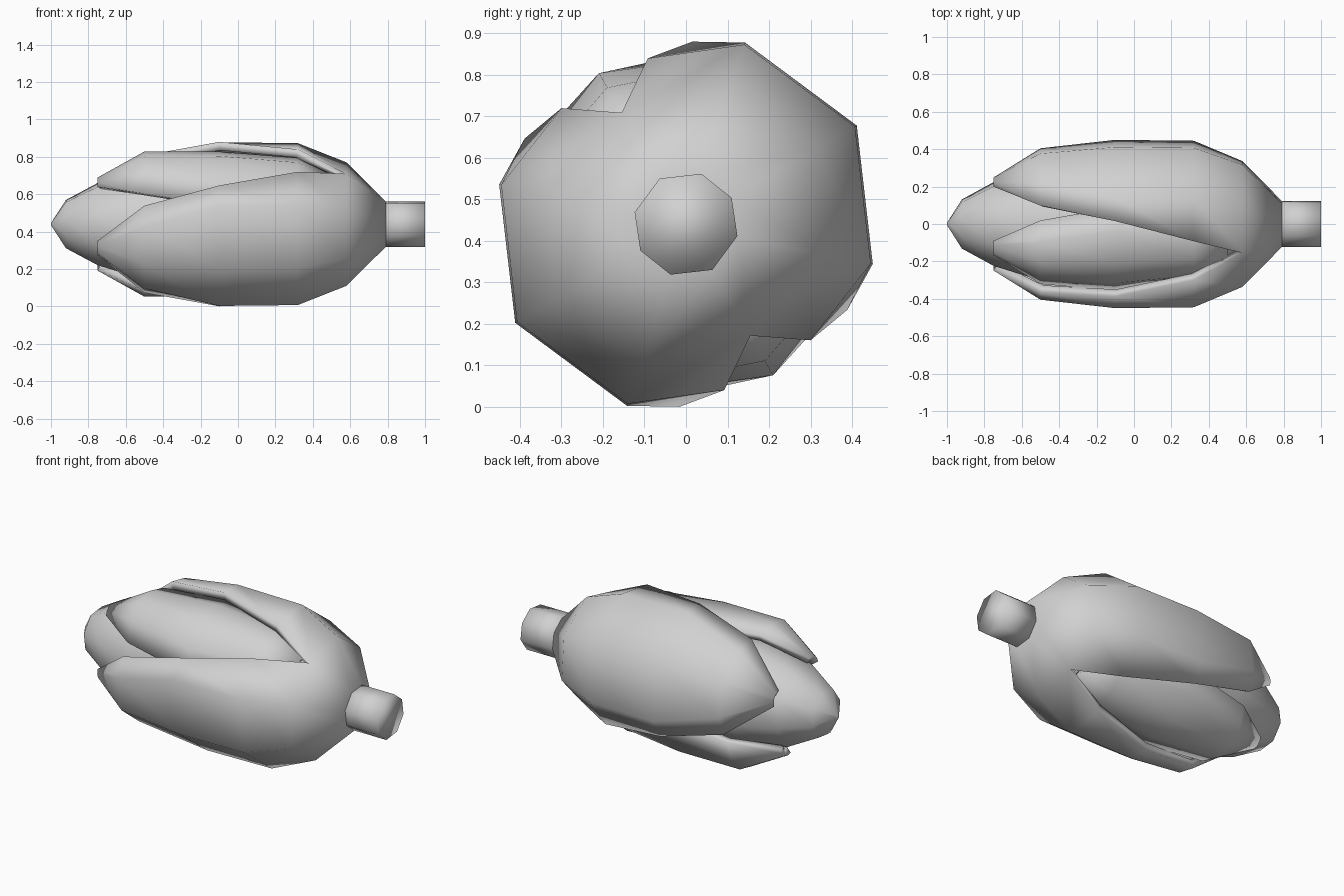
import bpy
import bmesh
from math import cos, sin, radians

cube = bpy.data.objects.get("Cube")
if cube:
    bpy.data.objects.remove(cube, do_unlink=True)

grey = bpy.data.materials.new("pale_grey")
grey.use_nodes = True
grey.diffuse_color = (0.64, 0.64, 0.64, 1)
grey.node_tree.nodes["Principled BSDF"].inputs["Base Color"].default_value = grey.diffuse_color

CENTRE_Z = 0.44
RIDGE = 30  # direction of the first outer petal around the bud's axis


def point(x, radius, angle):
    a = radians(angle)
    return (x, radius * cos(a), CENTRE_Z + radius * sin(a))


def finish(name, bm):
    bmesh.ops.remove_doubles(bm, verts=bm.verts, dist=0.001)
    bmesh.ops.recalc_face_normals(bm, faces=bm.faces)
    mesh = bpy.data.meshes.new(name)
    bm.to_mesh(mesh)
    bm.free()
    mesh.materials.append(grey)
    mesh.shade_smooth()
    obj = bpy.data.objects.new(name, mesh)
    bpy.context.collection.objects.link(obj)
    return obj


def skin(bm, rows, closed=False):
    """Bridge rows of points into a sheet or tube."""
    grid = [[bm.verts.new(p) for p in row] for row in rows]
    n = len(grid[0])
    for a, b in zip(grid, grid[1:]):
        for i in range(n if closed else n - 1):
            j = (i + 1) % n
            bm.faces.new((a[i], b[i], b[j], a[j]))
    return grid


def petals(name, profile, centre, thickness):
    """Opposite pair of ridged petals, from (x, ridge r, corner angle, r, edge angle, r)."""
    bm = bmesh.new()
    for turn in (centre, centre + 180):
        rows = []
        for x, ridge, ca, cr, ea, er in profile:
            section = [(-ea, er), (-ca, cr), (0, ridge), (ca, cr), (ea, er)]
            rows.append([point(x, r, turn + a) for a, r in section])
        skin(bm, rows)
    obj = finish(name, bm)
    solid = obj.modifiers.new("thickness", "SOLIDIFY")
    solid.thickness = thickness
    solid.offset = -1
    return obj


def tube(name, profile):
    """Closed eight-sided solid along the axis, from (x, radius)."""
    bm = bmesh.new()
    angles = [RIDGE + half + a for half in (0, 180) for a in (-43, 0, 43, 90)]
    grid = skin(bm, [[point(x, r, a) for a in angles] for x, r in profile], True)
    bm.faces.new(grid[0])
    bm.faces.new(grid[-1])
    return finish(name, bm)


# Outer petals, joined at the base and parting towards the tip
petals("outer_petals", [
    (-0.75, 0.28, 5, 0.275, 10, 0.26),
    (-0.50, 0.435, 28, 0.405, 45, 0.38),
    (-0.10, 0.475, 42, 0.46, 58, 0.44),
    (0.32, 0.47, 42, 0.455, 73, 0.41),
    (0.58, 0.365, 43, 0.345, 90, 0.31),
    (0.79, 0.127, 43, 0.127, 90, 0.127),
], RIDGE, 0.045)

# Inner petals, showing between the outer pair
petals("inner_petals", [
    (-0.75, 0.28, 5, 0.275, 10, 0.26),
    (-0.50, 0.42, 16, 0.40, 33, 0.36),
    (-0.10, 0.42, 24, 0.39, 44, 0.37),
    (0.32, 0.38, 20, 0.36, 35, 0.32),
    (0.50, 0.29, 15, 0.28, 30, 0.26),
], RIDGE + 90, 0.04)

# Pointed core of the bud
tube("bud_core", [(-1, 0.006), (-0.92, 0.135), (-0.75, 0.23), (-0.5, 0.31),
                  (-0.1, 0.33), (0.32, 0.3), (0.58, 0.2)])

# Short stem
tube("stem", [(0.76, 0.127), (1, 0.127)])
